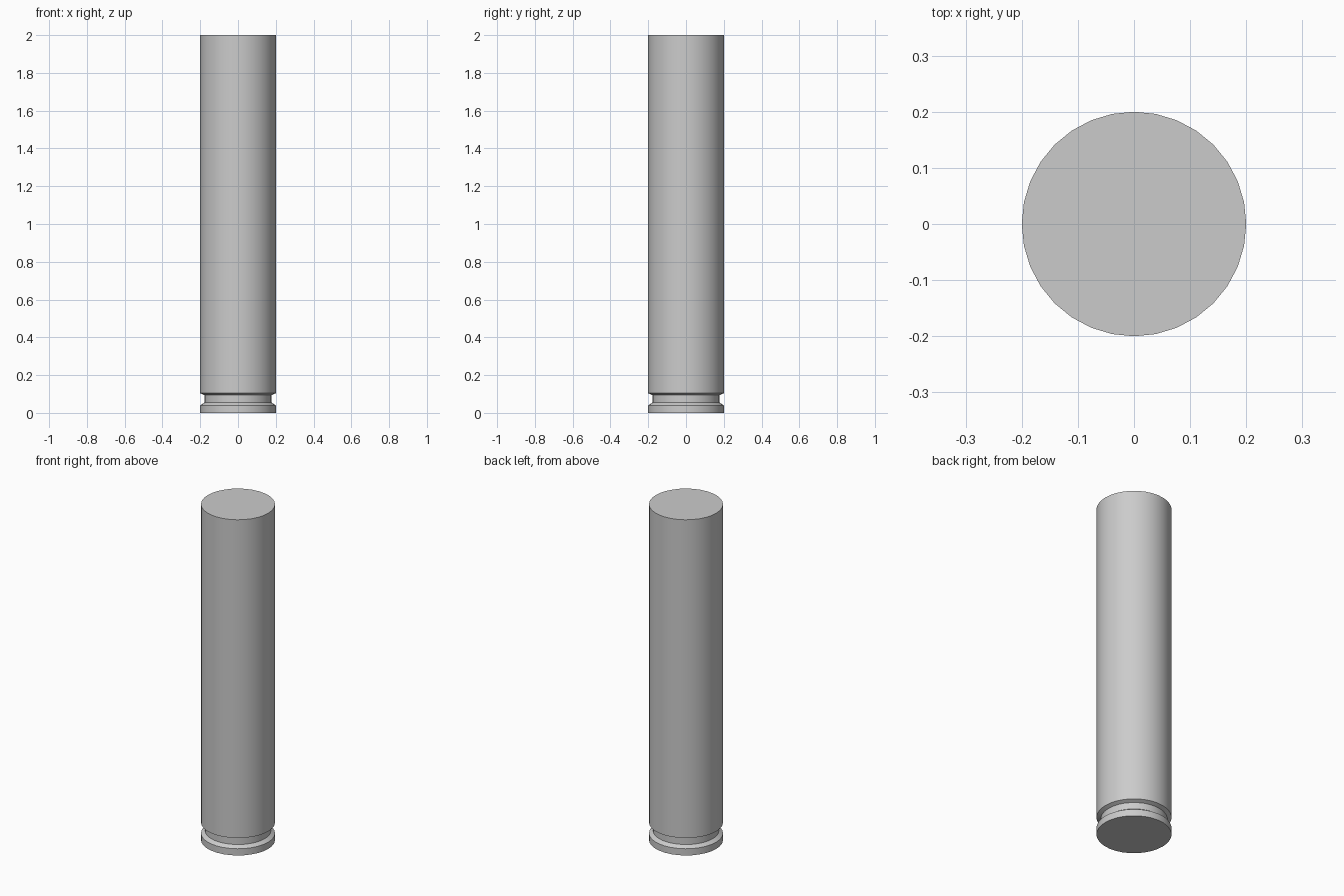
import bpy, bmesh, math

if "Cube" in bpy.data.objects:
    bpy.data.objects.remove(bpy.data.objects["Cube"])

SIDES = 32
# Profile (radius, z): bottom rim, sloped groove, long straight body
PROFILE = [(0.2, 0.0), (0.2, 0.04), (0.178, 0.055), (0.178, 0.094), (0.2, 0.104), (0.2, 2.0)]

# Lathe the profile into rings, then cap both ends
bm = bmesh.new()
rings = [[bm.verts.new((r * math.cos(2 * math.pi * i / SIDES),
                        r * math.sin(2 * math.pi * i / SIDES), z))
          for i in range(SIDES)] for r, z in PROFILE]
for low, high in zip(rings, rings[1:]):
    for i in range(SIDES):
        j = (i + 1) % SIDES
        bm.faces.new((low[i], low[j], high[j], high[i]))
bm.faces.new(rings[0][::-1])
bm.faces.new(rings[-1])

mesh = bpy.data.meshes.new("cartridge_case")
bm.to_mesh(mesh)
bm.free()
case = bpy.data.objects.new("cartridge_case", mesh)
bpy.context.collection.objects.link(case)

# Smooth walls with crisp rims
bpy.context.view_layer.objects.active = case
case.select_set(True)
bpy.ops.object.shade_smooth_by_angle(angle=math.radians(30))
